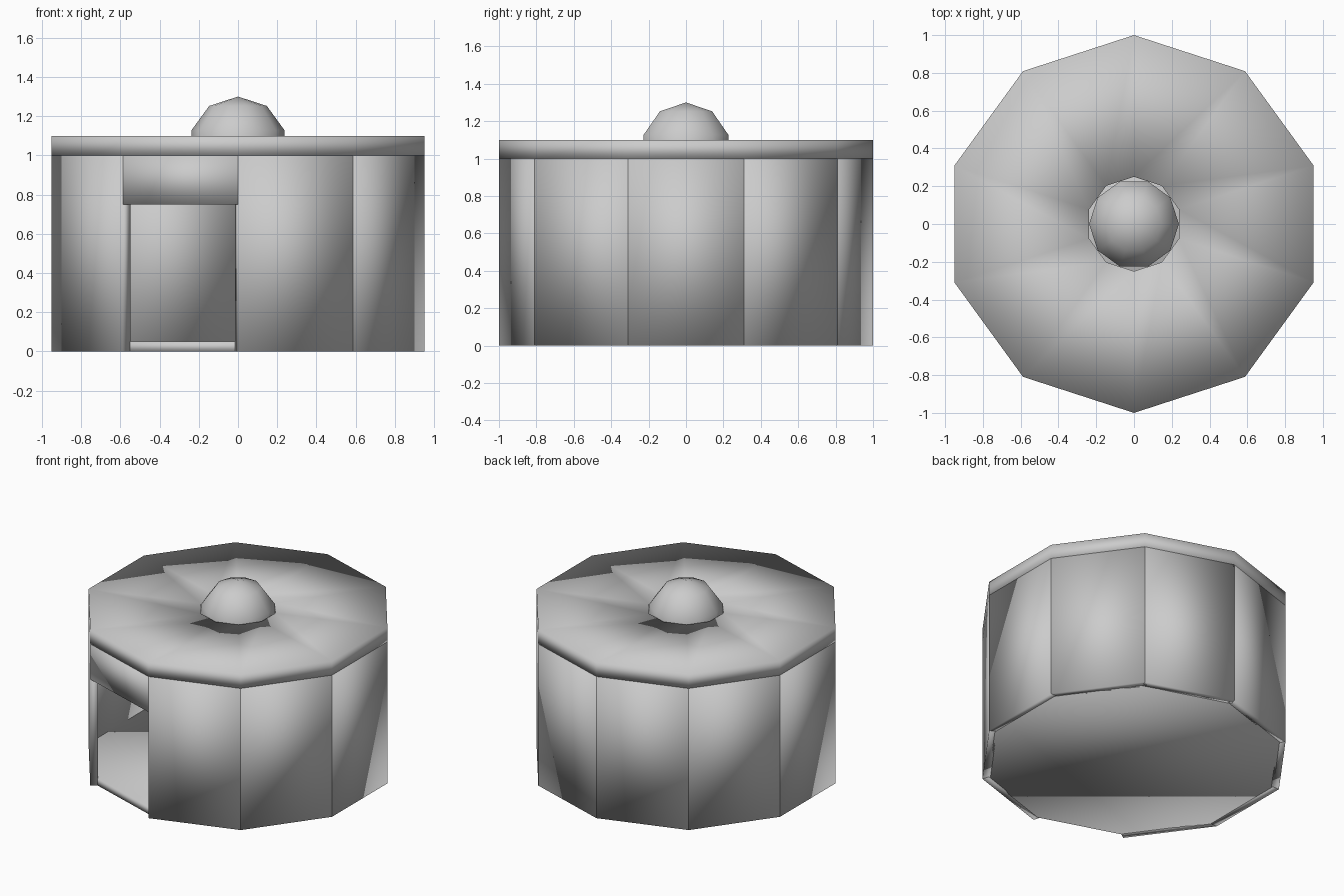
import bpy
import bmesh
from math import sin, cos, radians
from mathutils import Matrix, Vector

SIDES = 10
STEP = 360 / SIDES
WALL = 0.05
DOOR_INDEX = 4      # wall bay that holds the doorway

cube = bpy.data.objects.get("Cube")
if cube:
    bpy.data.objects.remove(cube, do_unlink=True)

grey = bpy.data.materials.new("plain_grey")
grey.use_nodes = True
GREY = (0.6, 0.6, 0.6, 1)
grey.diffuse_color = GREY
grey.node_tree.nodes["Principled BSDF"].inputs["Base Color"].default_value = GREY


def finish(name, bm):
    """Turn a bmesh into a smooth shaded grey object."""
    bmesh.ops.recalc_face_normals(bm, faces=bm.faces)
    for face in bm.faces:
        face.smooth = True
    mesh = bpy.data.meshes.new(name)
    bm.to_mesh(mesh)
    bm.free()
    mesh.materials.append(grey)
    obj = bpy.data.objects.new(name, mesh)
    bpy.context.collection.objects.link(obj)
    return obj


def corner(i, radius=1, z=0):
    a = radians(90 + STEP * i)
    return Vector((radius * cos(a), radius * sin(a), z))


def wall_panel(name, i, z0, z1):
    """Thin box whose outer face spans two neighbouring corners."""
    a, b = corner(i), corner(i + 1)
    outward = (a + b).normalized()
    along = (b - a).normalized()
    centre = (a + b) / 2 - outward * WALL / 2
    centre.z = (z0 + z1) / 2
    up = Vector((0, 0, 1))
    turn = Matrix((along, outward, up)).transposed().to_4x4()
    size = Matrix.Diagonal(((b - a).length, WALL, z1 - z0, 1))
    bm = bmesh.new()
    bmesh.ops.create_cube(bm, size=1, matrix=Matrix.Translation(centre) @ turn @ size)
    finish(name, bm)


# Walls, with only a lintel over the doorway
for i in range(SIDES):
    if i == DOOR_INDEX:
        wall_panel("door_lintel", i, 0.75, 1)
    else:
        wall_panel(f"wall_panel_{i}", i, 0, 1)

# Floor slab
bm = bmesh.new()
base = bm.faces.new([bm.verts.new(corner(i, 0.96)) for i in range(SIDES)])
lifted = bmesh.ops.extrude_face_region(bm, geom=[base], use_keep_orig=True)
bmesh.ops.translate(bm, vec=(0, 0, 0.05),
                    verts=[v for v in lifted["geom"] if isinstance(v, bmesh.types.BMVert)])
finish("floor", bm)

# Roof slab with a central opening
bm = bmesh.new()
section = ((1, 1), (1, 1.1), (0.25, 1.1), (0.25, 1))
rings = [[bm.verts.new(corner(i, r, z)) for i in range(SIDES)] for r, z in section]
for ring, following in zip(rings, rings[1:] + rings[:1]):
    for i in range(SIDES):
        j = (i + 1) % SIDES
        bm.faces.new((ring[i], ring[j], following[j], following[i]))
finish("roof", bm)

# Round cap sitting in the roof opening
bm = bmesh.new()
place = Matrix.Translation((0, 0, 1.05)) @ Matrix.Rotation(radians(90), 4, "Z")
bmesh.ops.create_uvsphere(bm, u_segments=SIDES, v_segments=5, radius=0.25, matrix=place)
finish("roof_dome", bm)
